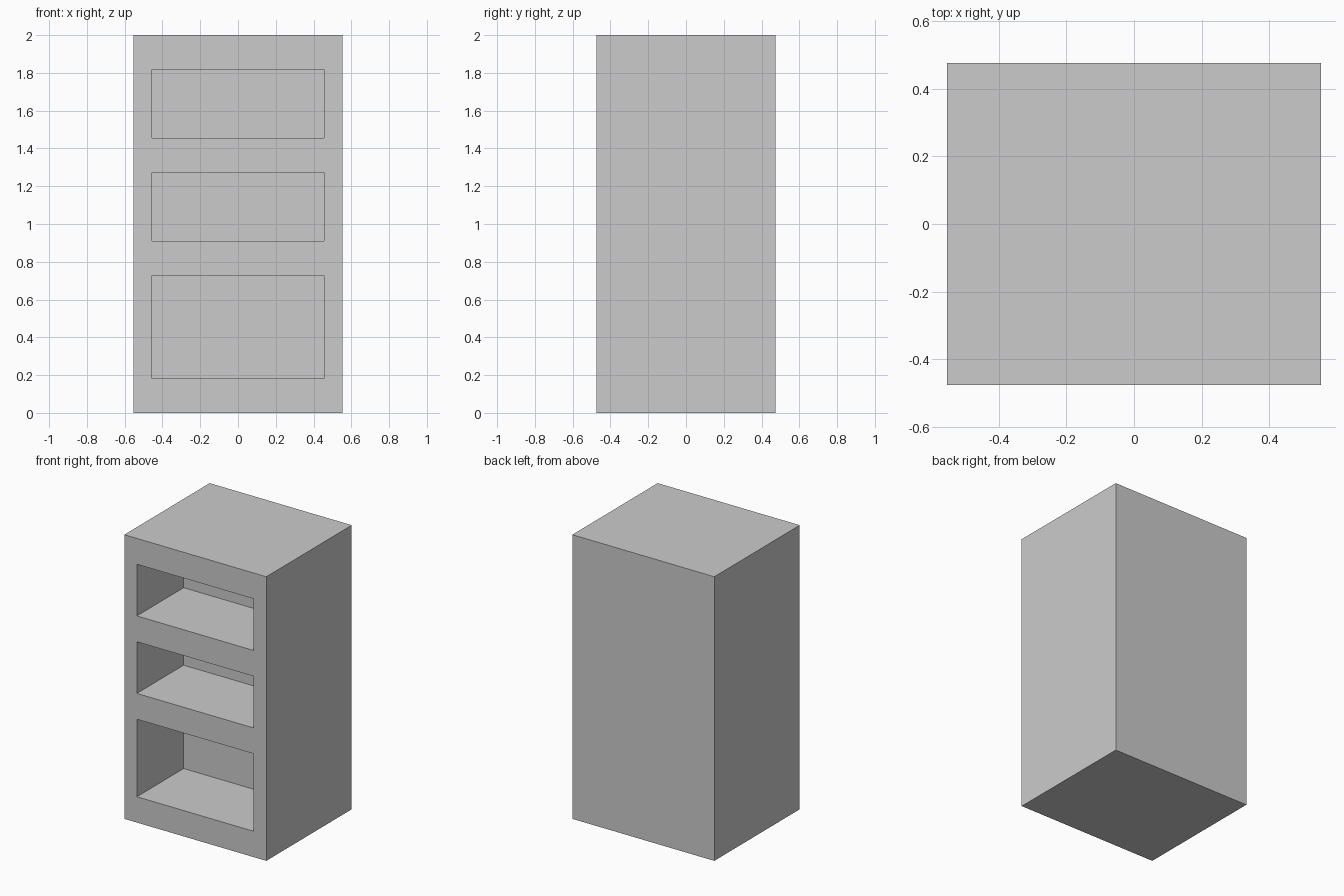
import bpy

if "Cube" in bpy.data.objects:
    bpy.data.objects.remove(bpy.data.objects["Cube"])

W, D, H = 1.106, 0.95, 2.0
FRONT = -D / 2
POCKET_BACK = 0.045
POCKET_HALF_W = 5 / 11


def box(name, x0, x1, y0, y1, z0, z1):
    bpy.ops.mesh.primitive_cube_add(
        size=1, location=((x0 + x1) / 2, (y0 + y1) / 2, (z0 + z1) / 2))
    ob = bpy.context.object
    ob.name = name
    ob.scale = (x1 - x0, y1 - y0, z1 - z0)
    bpy.ops.object.transform_apply(location=True, rotation=False, scale=True)
    return ob


# Solid cabinet body
cabinet = box("shelf_cabinet", -W / 2, W / 2, FRONT, D / 2, 0, H)

# Three shelf recesses cut into the front (tall one at the bottom)
for z0, z1 in ((2 / 11, 8 / 11), (10 / 11, 14 / 11), (16 / 11, 20 / 11)):
    cutter = box("recess_cutter", -POCKET_HALF_W, POCKET_HALF_W,
                 FRONT - 0.1, POCKET_BACK, z0, z1)
    cutter.hide_render = True
    mod = cabinet.modifiers.new("recess", 'BOOLEAN')
    mod.operation = 'DIFFERENCE'
    mod.solver = 'EXACT'
    mod.object = cutter
    bpy.context.view_layer.objects.active = cabinet
    bpy.ops.object.modifier_apply(modifier=mod.name)
    bpy.data.objects.remove(cutter, do_unlink=True)
